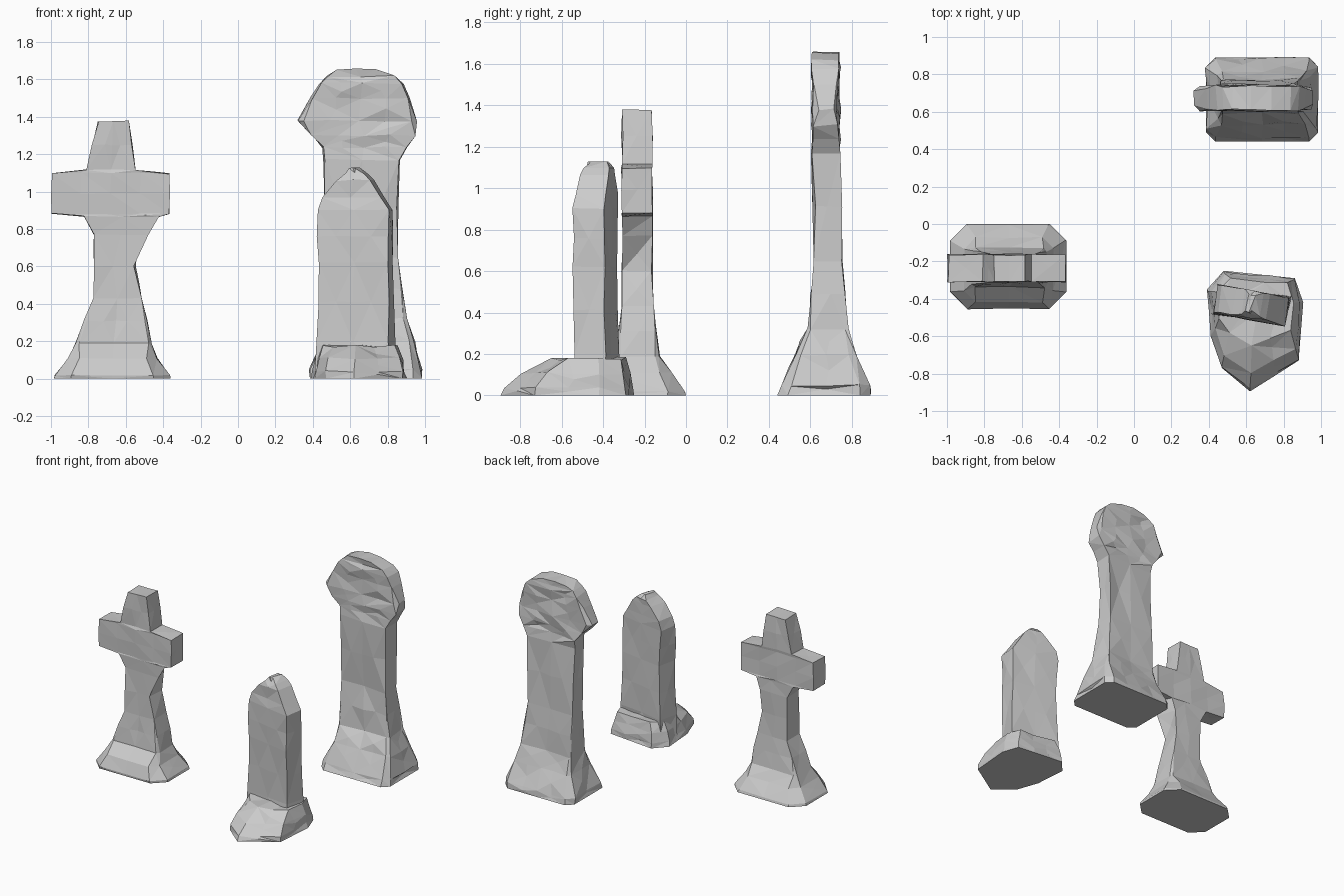
import bpy, bmesh, math, random
from mathutils import Matrix, Vector

if "Cube" in bpy.data.objects:
    bpy.data.objects.remove(bpy.data.objects["Cube"])

random.seed(7)


def ring(z, xl, xr, yf, yb, c=0.0, back_xr=None):
    """Rectangular slice with cut corners and a middle point front and back."""
    br = xr if back_xr is None else back_xr
    m = (xl + xr) / 2
    return [(xl, yf + c, z), (xl + c, yf, z), (m, yf, z), (xr - c, yf, z),
            (xr, yf + c, z), (br, yb - c, z), (br - c, yb, z), (m, yb, z),
            (xl + c, yb, z), (xl, yb - c, z)]


def loft(name, rings, chip=0.012, long_edge=0.22, spin=0.0, pivot=(0, 0, 0)):
    """Skin stacked rings, then chip the surface into irregular facets."""
    bm = bmesh.new()
    loops = [[bm.verts.new(p) for p in r] for r in rings]
    n = len(loops[0])
    for a, b in zip(loops, loops[1:]):
        for i in range(n):
            j = (i + 1) % n
            bm.faces.new((a[i], a[j], b[j], b[i]))
    bm.faces.new(loops[0][::-1])
    bm.faces.new(loops[-1])
    bmesh.ops.remove_doubles(bm, verts=bm.verts, dist=0.0005)
    bmesh.ops.triangulate(bm, faces=bm.faces)
    edges = [e for e in bm.edges if e.calc_length() > long_edge
             and max(v.co.z for v in e.verts) > 0.02]
    bmesh.ops.subdivide_edges(bm, edges=edges, cuts=1)
    bmesh.ops.triangulate(bm, faces=bm.faces)
    bmesh.ops.recalc_face_normals(bm, faces=bm.faces)
    bm.normal_update()
    for v in bm.verts:
        if v.co.z > 0.01:
            push = v.normal * random.uniform(-chip, chip * 0.3)
            slide = Vector([random.uniform(-chip, chip) * 0.5 for _ in range(3)])
            v.co += push + slide
    p = Vector(pivot)
    bmesh.ops.rotate(bm, verts=bm.verts, cent=p,
                     matrix=Matrix.Rotation(spin, 3, 'Z'))
    me = bpy.data.meshes.new(name)
    bm.to_mesh(me)
    bm.free()
    ob = bpy.data.objects.new(name, me)
    bpy.context.collection.objects.link(ob)
    return ob


# cross-shaped gravestone with flared foot and a brace under one arm
F, B = -0.31, -0.16
loft("cross_stone", [ring(*r) for r in [
    (0.00, -0.985, -0.36, -0.45, 0.00, 0.09),
    (0.02, -0.98, -0.365, -0.455, 0.00, 0.09),
    (0.11, -0.91, -0.43, -0.42, -0.07, 0.06),
    (0.19, -0.87, -0.46, -0.34, -0.125, 0.02),
    (0.43, -0.775, -0.51, F, -0.155),
    (0.60, -0.77, -0.56, F, B, 0, -0.54),
    (0.77, -0.775, -0.48, F, B, 0, -0.53),
    (0.865, -0.825, -0.42, F, B, 0, -0.50),
    (0.88, -1.00, -0.365, F, B),
    (1.10, -0.995, -0.365, F, B),
    (1.12, -0.81, -0.545, F, B),
    (1.38, -0.75, -0.58, F, B),
]], chip=0.007)

# tall gravestone with a wide crown and flared foot
F, B = 0.605, 0.74
loft("tall_stone", [ring(*r) for r in [
    (0.00, 0.385, 0.985, 0.44, 0.89, 0.05),
    (0.05, 0.385, 0.985, 0.455, 0.885, 0.05),
    (0.20, 0.44, 0.95, 0.525, 0.82, 0.03),
    (0.32, 0.46, 0.90, 0.585, 0.78, 0.01),
    (0.65, 0.46, 0.855, 0.62, 0.755),
    (1.17, 0.455, 0.86, F, B),
    (1.24, 0.45, 0.90, F, B),
    (1.30, 0.39, 0.955, F, B),
    (1.38, 0.325, 0.955, F, B, 0.03),
    (1.50, 0.39, 0.925, F, B, 0.01),
    (1.58, 0.44, 0.88, F, B),
    (1.62, 0.475, 0.84, F, B),
    (1.65, 0.53, 0.73, 0.61, B),
]], chip=0.012)

# small pointed gravestone, turned slightly
F, B = -0.515, -0.355
loft("small_stone", [ring(*r) for r in [
    (0.01, 0.42, 0.83, F, B),
    (0.20, 0.435, 0.825, F, B),
    (0.62, 0.445, 0.82, F, B),
    (0.90, 0.43, 0.825, F, B),
    (0.97, 0.45, 0.78, -0.505, B),
    (1.06, 0.535, 0.715, -0.50, B),
    (1.10, 0.58, 0.68, -0.49, B),
    (1.13, 0.60, 0.64, -0.47, -0.38),
]], chip=0.01, spin=math.radians(-10), pivot=(0.63, -0.435, 0))

# earth mound around the small stone, stretched to the front
outline = [(0.62, -0.895), (0.88, -0.73), (0.905, -0.42), (0.86, -0.29),
           (0.72, -0.275), (0.48, -0.25), (0.39, -0.35), (0.40, -0.46),
           (0.41, -0.60), (0.47, -0.77)]
cx, cy = 0.64, -0.42
levels = [(0.0, 1, 1), (0.04, 0.99, 0.97), (0.11, 0.93, 0.80), (0.18, 0.80, 0.48)]
loft("small_stone_mound",
     [[(cx + (x - cx) * s, cy + (y - cy) * (f if y < cy else s), z)
       for x, y in outline] for z, s, f in levels], chip=0.012)
